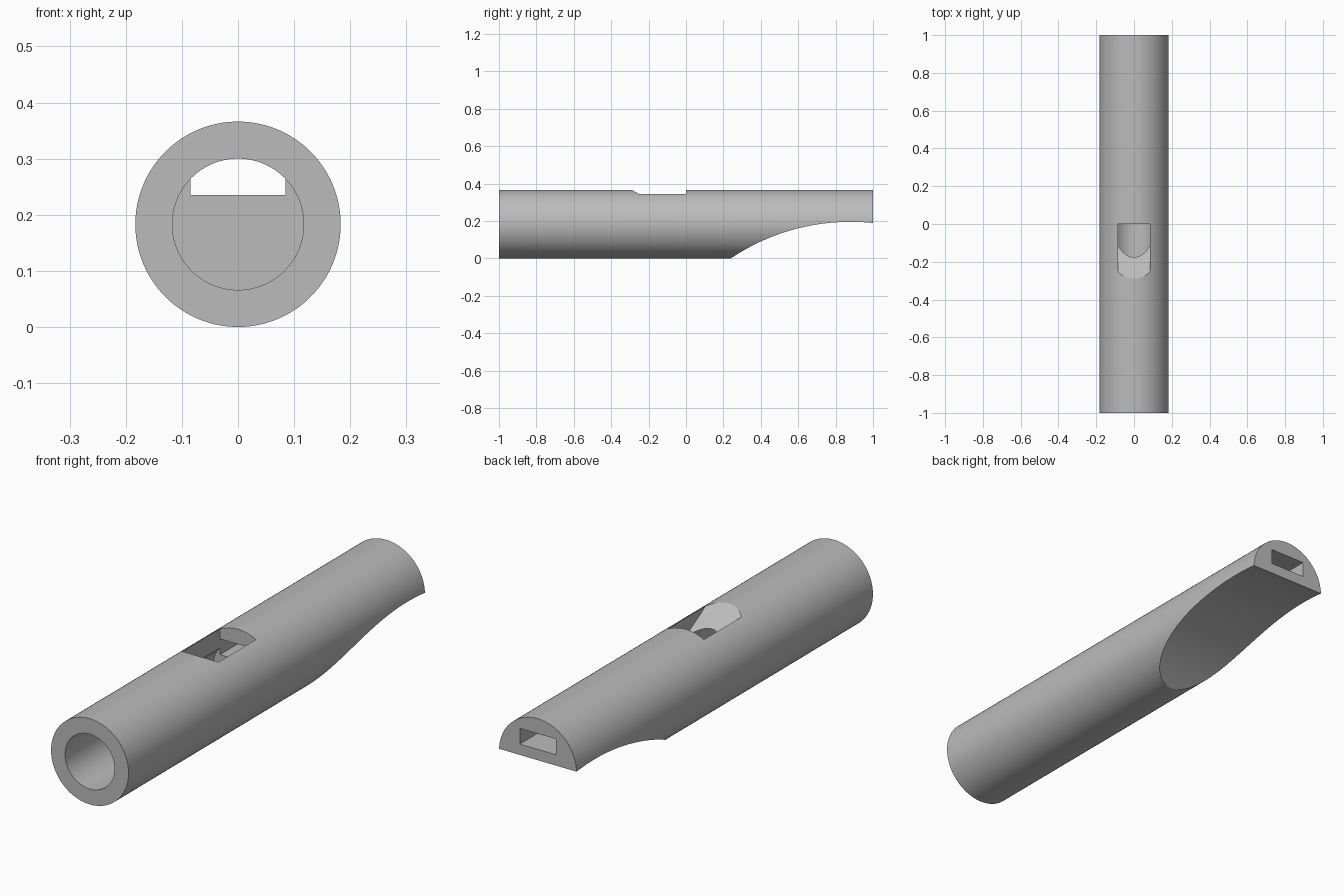
import bpy
import bmesh
import math

default = bpy.data.objects.get("Cube")
if default:
    bpy.data.objects.remove(default, do_unlink=True)

R = 0.183          # outer radius, also the axis height
BORE = 0.117       # bore radius
HALF_SLOT = 0.085  # half width of window and windway

grey = bpy.data.materials.new("plain grey")
grey.use_nodes = True
colour = (0.5, 0.5, 0.5, 1)
grey.diffuse_color = colour
grey.node_tree.nodes["Principled BSDF"].inputs["Base Color"].default_value = colour


def extrude(name, profile, axis, start, end):
    """Extrude a closed 2D profile along x (points are y, z) or y (points are x, z)."""
    bm = bmesh.new()
    if axis == "x":
        verts = [bm.verts.new((start, a, b)) for a, b in profile]
        offset = (end - start, 0, 0)
    else:
        verts = [bm.verts.new((a, start, b)) for a, b in profile]
        offset = (0, end - start, 0)
    face = bm.faces.new(verts)
    moved = bmesh.ops.extrude_face_region(bm, geom=[face])["geom"]
    bmesh.ops.translate(bm, vec=offset, verts=[g for g in moved if isinstance(g, bmesh.types.BMVert)])
    bmesh.ops.recalc_face_normals(bm, faces=bm.faces)
    mesh = bpy.data.meshes.new(name)
    bm.to_mesh(mesh)
    bm.free()
    mesh.materials.append(grey)
    obj = bpy.data.objects.new(name, mesh)
    bpy.context.collection.objects.link(obj)
    return obj


def circle(radius, count=128):
    return [(radius * math.cos(math.tau * i / count), R + radius * math.sin(math.tau * i / count))
            for i in range(count)]


# Round body
body = extrude("whistle_body", circle(R), "y", -1, 1)

# Bore, open at the front and closed by the mouthpiece block
bore = extrude("bore_cutter", circle(BORE), "y", -1.1, 0)

# Sound window with a sloping blade
slope = math.tan(math.radians(30))
blade_z = lambda y: 2 * R - slope * (y + 0.29)
window = extrude("window_cutter", [(0, blade_z(0)), (0, 0.45), (-0.43, blade_z(-0.43))],
                 "x", -HALF_SLOT, HALF_SLOT)

# Rectangular windway through the mouthpiece
windway = extrude("windway_cutter",
                  [(-HALF_SLOT, 0.235), (HALF_SLOT, 0.235), (HALF_SLOT, 0.302), (-HALF_SLOT, 0.302)],
                  "y", -0.02, 1.1)

# Curved scoop under the mouthpiece
scoop_r, scoop_y, scoop_top = 1.148, 0.88, 0.195
arc = []
for i in range(49):
    y = 0.1 + i * (1.1 - 0.1) / 48
    arc.append((y, scoop_top - scoop_r + math.sqrt(scoop_r ** 2 - (y - scoop_y) ** 2)))
scoop = extrude("scoop_cutter", arc + [(1.1, -0.3), (0.1, -0.3)], "x", -0.3, 0.3)

# Cut the body
for cutter in (bore, window, windway, scoop):
    cut = body.modifiers.new(cutter.name, "BOOLEAN")
    cut.operation = "DIFFERENCE"
    cut.solver = "EXACT"
    cut.object = cutter
    cutter.hide_render = True

bpy.ops.object.select_all(action="DESELECT")
body.select_set(True)
bpy.context.view_layer.objects.active = body
for name in [m.name for m in body.modifiers]:
    bpy.ops.object.modifier_apply(modifier=name)
for cutter in (bore, window, windway, scoop):
    bpy.data.objects.remove(cutter, do_unlink=True)
bpy.ops.object.shade_smooth_by_angle(angle=math.radians(20))
